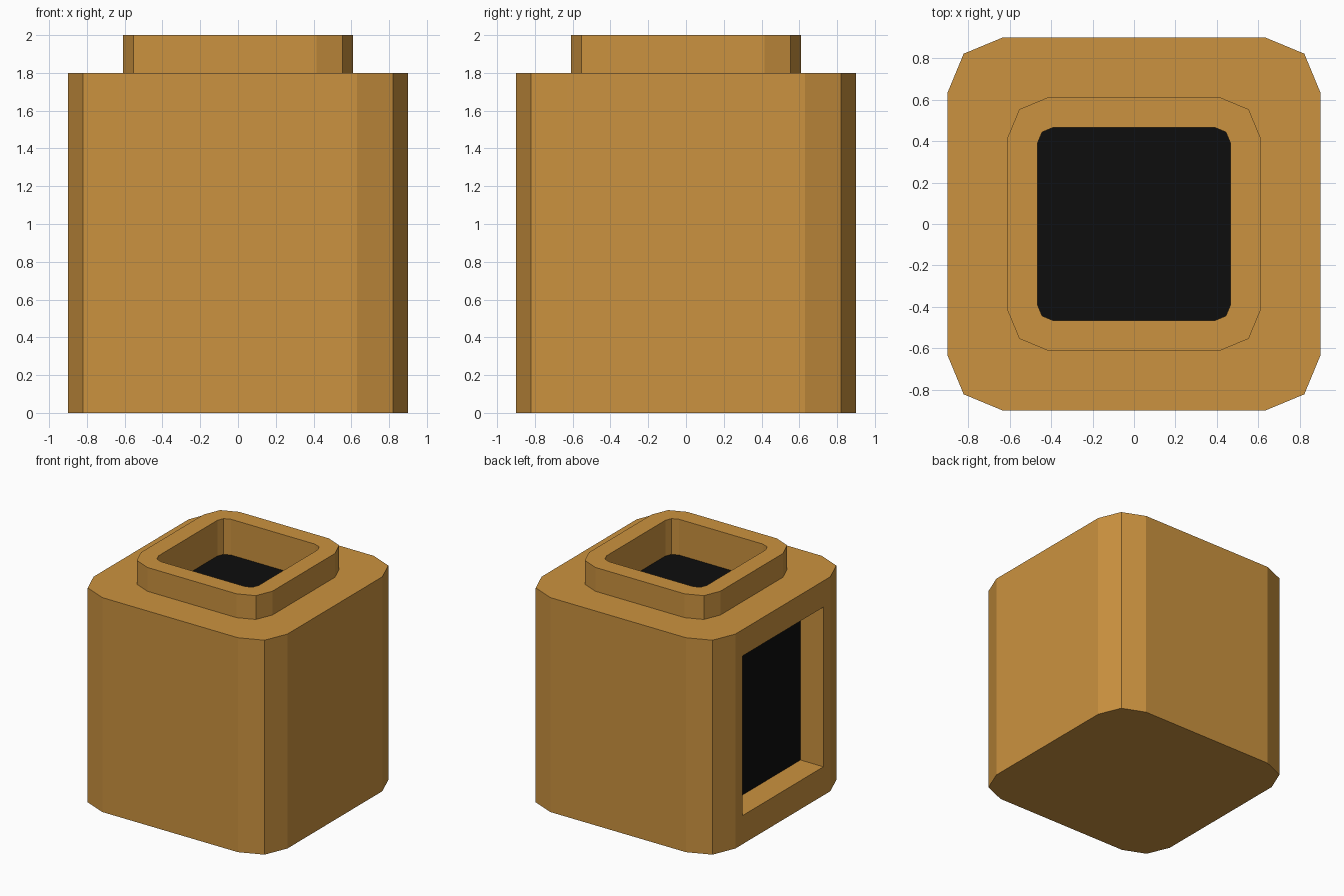
import bpy, bmesh
from math import cos, sin, pi

if "Cube" in bpy.data.objects:
    bpy.data.objects.remove(bpy.data.objects["Cube"])


def material(name, rgb):
    m = bpy.data.materials.new(name)
    m.diffuse_color = (*rgb, 1)
    m.use_nodes = True
    m.node_tree.nodes["Principled BSDF"].inputs["Base Color"].default_value = m.diffuse_color
    return m


amber = material("amber", (0.60, 0.29, 0.05))
black = material("black", (0.004, 0.004, 0.004))


def prism(name, half, radius, z0, z1, mat):
    """Upright square prism whose corners are two-segment arcs."""
    c = half - radius
    bm = bmesh.new()
    ring = []
    for q, (sx, sy) in enumerate(((1, 1), (-1, 1), (-1, -1), (1, -1))):
        for k in range(3):
            a = q * pi / 2 + k * pi / 4
            ring.append(bm.verts.new((sx * c + radius * cos(a), sy * c + radius * sin(a), z0)))
    base = bm.faces.new(ring)
    ext = bmesh.ops.extrude_face_region(bm, geom=[base], use_keep_orig=True)
    top = [v for v in ext["geom"] if isinstance(v, bmesh.types.BMVert)]
    bmesh.ops.translate(bm, vec=(0, 0, z1 - z0), verts=top)
    bmesh.ops.recalc_face_normals(bm, faces=bm.faces)
    return finish(bm, name, mat)


def box(name, x, y, z, mat):
    """Box from (min, max) pairs."""
    bm = bmesh.new()
    bmesh.ops.create_cube(bm, size=1)
    for v in bm.verts:
        v.co = [sum(r) / 2 + t * (r[1] - r[0]) for t, r in zip(v.co, (x, y, z))]
    return finish(bm, name, mat)


def finish(bm, name, mat):
    me = bpy.data.meshes.new(name)
    bm.to_mesh(me)
    bm.free()
    me.materials.append(mat)
    ob = bpy.data.objects.new(name, me)
    bpy.context.collection.objects.link(ob)
    return ob


def cut(target, cutter):
    mod = target.modifiers.new("cut", "BOOLEAN")
    mod.operation, mod.solver, mod.object = "DIFFERENCE", "EXACT", cutter
    bpy.context.view_layer.objects.active = target
    bpy.ops.object.modifier_apply(modifier=mod.name)
    bpy.data.objects.remove(cutter)


HOLE, HOLE_R = 0.465, 0.075
WIN_Y, WIN_Z = (-0.537, 0.537), (0.24, 1.58)

# Main body with a pocket in the top and a window recess on the left side
body = prism("body", 0.9, 0.27, 0, 1.8, amber)
cut(body, prism("pocket_cutter", HOLE, HOLE_R, 1.62, 2.2, amber))
cut(body, box("window_cutter", (-1.2, -0.64), WIN_Y, WIN_Z, amber))

# Raised collar around the opening
collar = prism("collar", 0.61, 0.195, 1.8, 2.0, amber)
cut(collar, prism("collar_cutter", HOLE, HOLE_R, 1.6, 2.2, amber))

# Dark panels closing the opening and the window
prism("opening_floor", HOLE, HOLE_R, 1.62, 1.70, black)
box("window_panel", (-0.687, -0.64), WIN_Y, WIN_Z, black)
